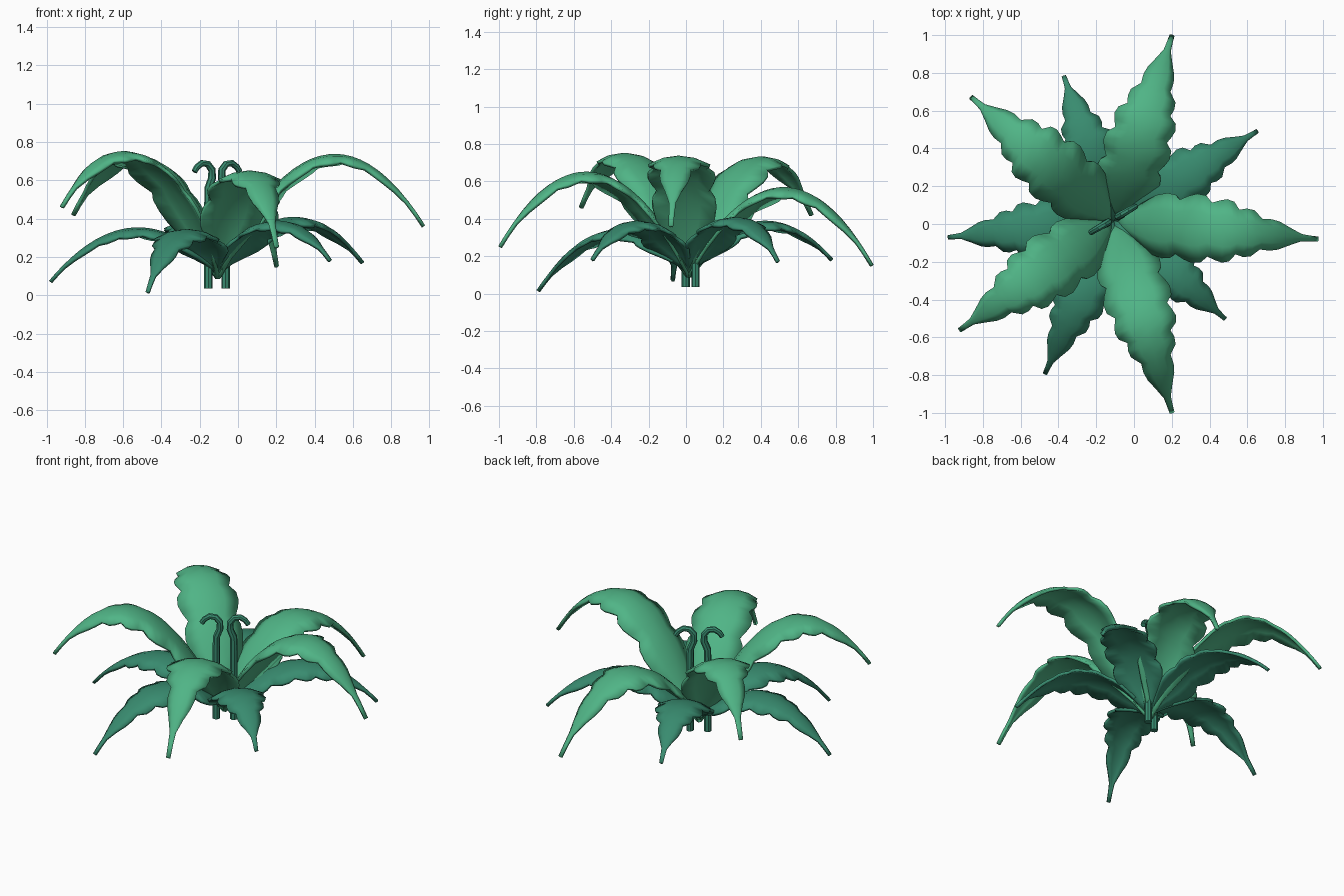
import bpy, bmesh, math
from mathutils import Vector

if "Cube" in bpy.data.objects:
    bpy.data.objects.remove(bpy.data.objects["Cube"])


def material(name, color):
    m = bpy.data.materials.new(name)
    m.diffuse_color = (*color, 1)
    m.use_nodes = True
    m.node_tree.nodes["Principled BSDF"].inputs["Base Color"].default_value = m.diffuse_color
    return m


light = material("light_green", (0.08, 0.46, 0.24))
deep = material("deep_green", (0.04, 0.26, 0.16))
CENTRE = Vector((-0.105, 0.015, 0))

# Scalloped half-outline: (fraction of leaf length, half width)
OUTLINE = [(0, .012), (.06, .055), (.11, .105), (.17, .155), (.22, .17), (.26, .165),
           (.29, .14), (.33, .165), (.37, .18), (.42, .175), (.46, .14), (.50, .155),
           (.54, .165), (.58, .155), (.61, .115), (.65, .125), (.69, .12), (.73, .078),
           (.78, .08), (.82, .07), (.87, .042), (.92, .016), (.96, .012), (1, .010)]


def finish(obj, mat):
    obj.data.materials.append(mat)
    bpy.ops.object.select_all(action='DESELECT')
    obj.select_set(True)
    bpy.context.view_layer.objects.active = obj
    bpy.ops.object.shade_smooth_by_angle(angle=math.radians(35))


def leaf(name, tip, peak, base_z, width, mat):
    """Arched leaf from the crown to the tip, with drooping scalloped edges."""
    tip = Vector(tip)
    out = Vector((tip.x - CENTRE.x, tip.y - CENTRE.y, 0))
    side = Vector((-out.y, out.x, 0)).normalized()
    length = out.length
    ctrl = 2 * (peak - 0.25 * base_z - 0.25 * tip.z)
    bm = bmesh.new()
    rows = []
    for s, w in OUTLINE:
        z = (1 - s) ** 2 * base_z + 2 * s * (1 - s) * ctrl + s * s * tip.z
        slope = (2 * (1 - s) * (ctrl - base_z) + 2 * s * (tip.z - ctrl)) / length
        normal = (Vector((0, 0, 1)) - out.normalized() * slope).normalized()
        mid = CENTRE + out * s + Vector((0, 0, z))
        w *= width
        rows.append([bm.verts.new(mid + side * (u * w) - normal * (0.28 * w * u * u))
                     for u in (-1, -.5, 0, .5, 1)])
    for a, b in zip(rows, rows[1:]):
        for i in range(4):
            bm.faces.new((a[i + 1], a[i], b[i], b[i + 1]))
    bmesh.ops.recalc_face_normals(bm, faces=bm.faces)
    me = bpy.data.meshes.new(name)
    bm.to_mesh(me)
    bm.free()
    obj = bpy.data.objects.new(name, me)
    bpy.context.collection.objects.link(obj)
    mod = obj.modifiers.new("thickness", 'SOLIDIFY')
    mod.thickness = 0.018
    mod.offset = 0
    finish(obj, mat)


# Upper ring of tall leaves: tip, arch height
upper = [((.97, -.08, .36), .72), ((.20, .995, .15), .56), ((-.86, .67, .42), .71),
         ((-.92, -.56, .46), .725), ((.20, -.995, .25), .64)]
for i, (tip, peak) in enumerate(upper):
    leaf(f"upper_leaf_{i + 1}", tip, peak, 0.09, 1.0, light)

# Lower ring of shorter leaves
lower = [((.65, .49, .17), .40), ((-.37, .78, .18), .38), ((-.98, -.07, .07), .345),
         ((-.47, -.79, .015), .335), ((.48, -.50, .18), .38)]
for i, (tip, peak) in enumerate(lower):
    leaf(f"lower_leaf_{i + 1}", tip, peak, 0.12, 0.86, deep)

# Two central shoots with tips curling outward
SHOOT = [(.052, .035), (.052, .25), (.052, .45), (.050, .56), (.030, .61), (.030, .655),
         (.055, .685), (.09, .69), (.12, .67), (.137, .645)]
axis = Vector((.86, .5, 0)).normalized()
for name, sign in (("left_shoot", -1), ("right_shoot", 1)):
    cu = bpy.data.curves.new(name, 'CURVE')
    cu.dimensions = '3D'
    cu.bevel_depth = 0.022
    cu.bevel_resolution = 2
    cu.use_fill_caps = True
    sp = cu.splines.new('POLY')
    sp.points.add(len(SHOOT) - 1)
    for k, (p, (d, z)) in enumerate(zip(sp.points, SHOOT)):
        p.co = (*(Vector((-.11, .025, z)) + axis * (sign * d)), 1)
        p.radius = 1 - 0.3 * max(0, k - 3) / 6
    tmp = bpy.data.objects.new(name + "_path", cu)
    bpy.context.collection.objects.link(tmp)
    me = bpy.data.meshes.new_from_object(tmp)
    bpy.data.objects.remove(tmp)
    obj = bpy.data.objects.new(name, me)
    bpy.context.collection.objects.link(obj)
    finish(obj, deep)
